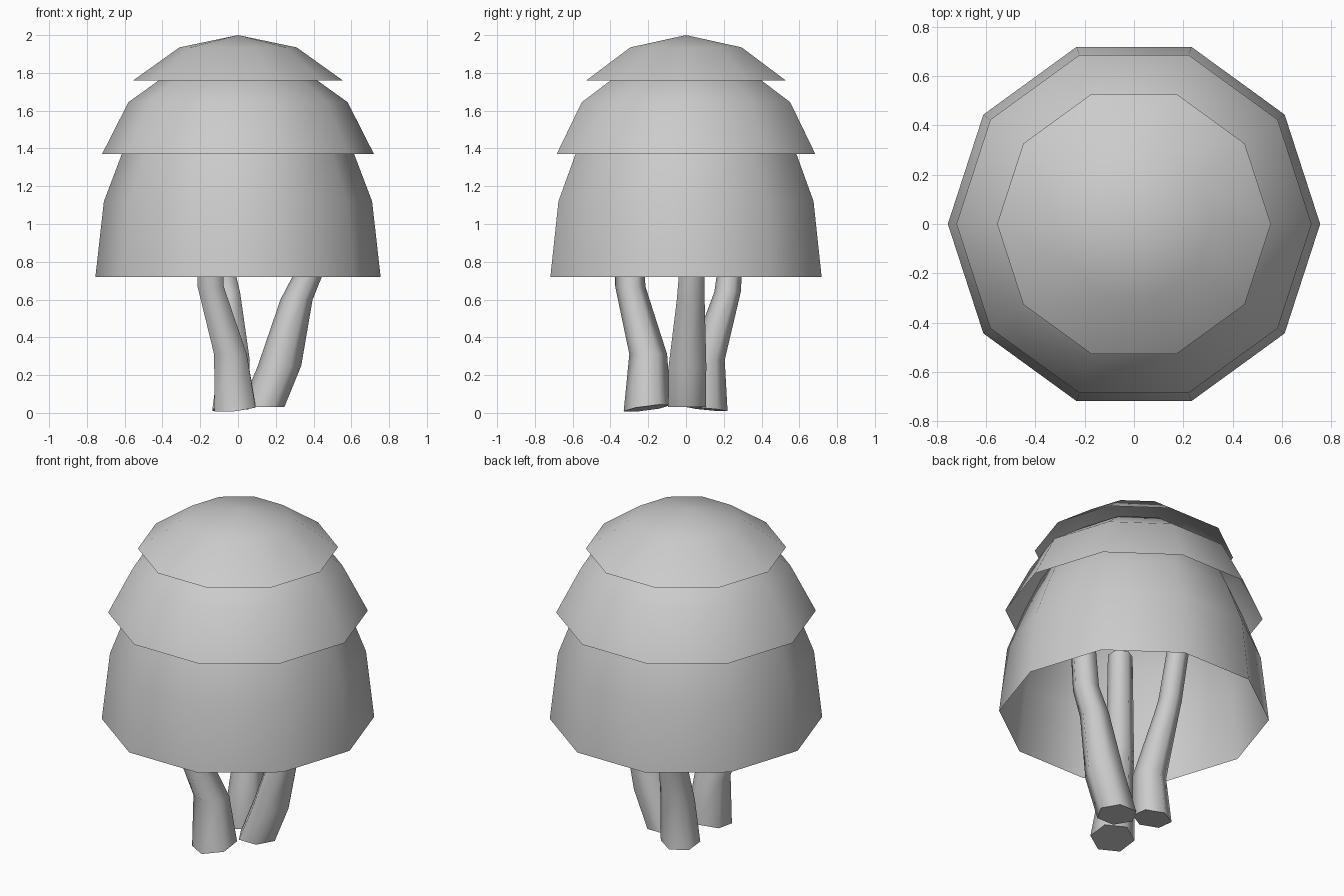
import bpy, bmesh, math
from mathutils import Vector

cube = bpy.data.objects.get("Cube")
if cube:
    bpy.data.objects.remove(cube)

grey = bpy.data.materials.new("light_grey")
grey.use_nodes = True
COLOUR = (0.6, 0.6, 0.6, 1)
grey.diffuse_color = COLOUR
grey.node_tree.nodes["Principled BSDF"].inputs["Base Color"].default_value = COLOUR


def finish(bm, name):
    """Turn a bmesh into a smooth shaded object."""
    mesh = bpy.data.meshes.new(name)
    bm.to_mesh(mesh)
    bm.free()
    mesh.materials.append(grey)
    obj = bpy.data.objects.new(name, mesh)
    bpy.context.collection.objects.link(obj)
    bpy.ops.object.select_all(action='DESELECT')
    obj.select_set(True)
    bpy.context.view_layer.objects.active = obj
    bpy.ops.object.shade_smooth_by_angle(angle=math.radians(66))
    return obj


def ring(bm, centre, radius, sides, slope=(0, 0), turn=0):
    """Add a ring of vertices, sloped along x and y if asked."""
    verts = []
    for i in range(sides):
        a = math.tau * i / sides + turn
        x, y = radius * math.cos(a), radius * math.sin(a)
        offset = Vector((x, y, slope[0] * x + slope[1] * y))
        verts.append(bm.verts.new(Vector(centre) + offset))
    return verts


def bridge(bm, lower, upper):
    n = len(lower)
    for i in range(n):
        j = (i + 1) % n
        bm.faces.new((lower[i], lower[j], upper[j], upper[i]))


def canopy(name, profile, peak):
    """Open ten-sided dome from (radius, height) points, rim first."""
    bm = bmesh.new()
    rings = [ring(bm, (0, 0, z), r, 10) for r, z in profile]
    for low, high in zip(rings, rings[1:]):
        bridge(bm, low, high)
    apex = bm.verts.new((0, 0, peak))
    last = rings[-1]
    for i in range(len(last)):
        bm.faces.new((last[i], last[(i + 1) % len(last)], apex))
    return finish(bm, name)


def trunk(name, stations, slope, turn=0):
    """Bent six-sided stem from (x, y, z, radius) stations, foot first."""
    bm = bmesh.new()
    rings = []
    for i, (x, y, z, r) in enumerate(stations):
        rings.append(ring(bm, (x, y, z), r, 6, slope if i == 0 else (0, 0), turn))
    for low, high in zip(rings, rings[1:]):
        bridge(bm, low, high)
    bm.faces.new(rings[0][::-1])
    bm.faces.new(rings[-1])
    return finish(bm, name)


# Three stacked foliage domes
canopy("lower_canopy", [(0.755, 0.72), (0.71, 1.12), (0.615, 1.37),
                        (0.52, 1.58), (0.3, 1.72)], 1.78)
canopy("middle_canopy", [(0.72, 1.37), (0.58, 1.645), (0.35, 1.81)], 1.88)
canopy("top_canopy", [(0.555, 1.76), (0.31, 1.935)], 2.0)

# Three bent trunks rising into the foliage
trunk("front_trunk", [(-0.015, -0.205, 0.025, 0.125), (-0.04, -0.2, 0.31, 0.1),
                      (-0.145, -0.295, 0.67, 0.08), (-0.16, -0.31, 1.3, 0.07)],
      (0.1, 0.13), math.pi / 6)
trunk("left_trunk", [(0.13, 0.005, 0.03, 0.115), (0.22, 0.008, 0.25, 0.115),
                     (0.31, 0.025, 0.6, 0.085), (0.375, 0.03, 0.74, 0.077),
                     (0.42, 0.03, 1.3, 0.07)], (0, 0))
trunk("back_trunk", [(-0.04, 0.11, 0.02, 0.11), (-0.02, 0.11, 0.28, 0.095),
                     (-0.05, 0.22, 0.64, 0.07), (-0.07, 0.23, 0.74, 0.066),
                     (-0.15, 0.25, 1.3, 0.06)], (0.05, -0.1), math.pi / 6)
